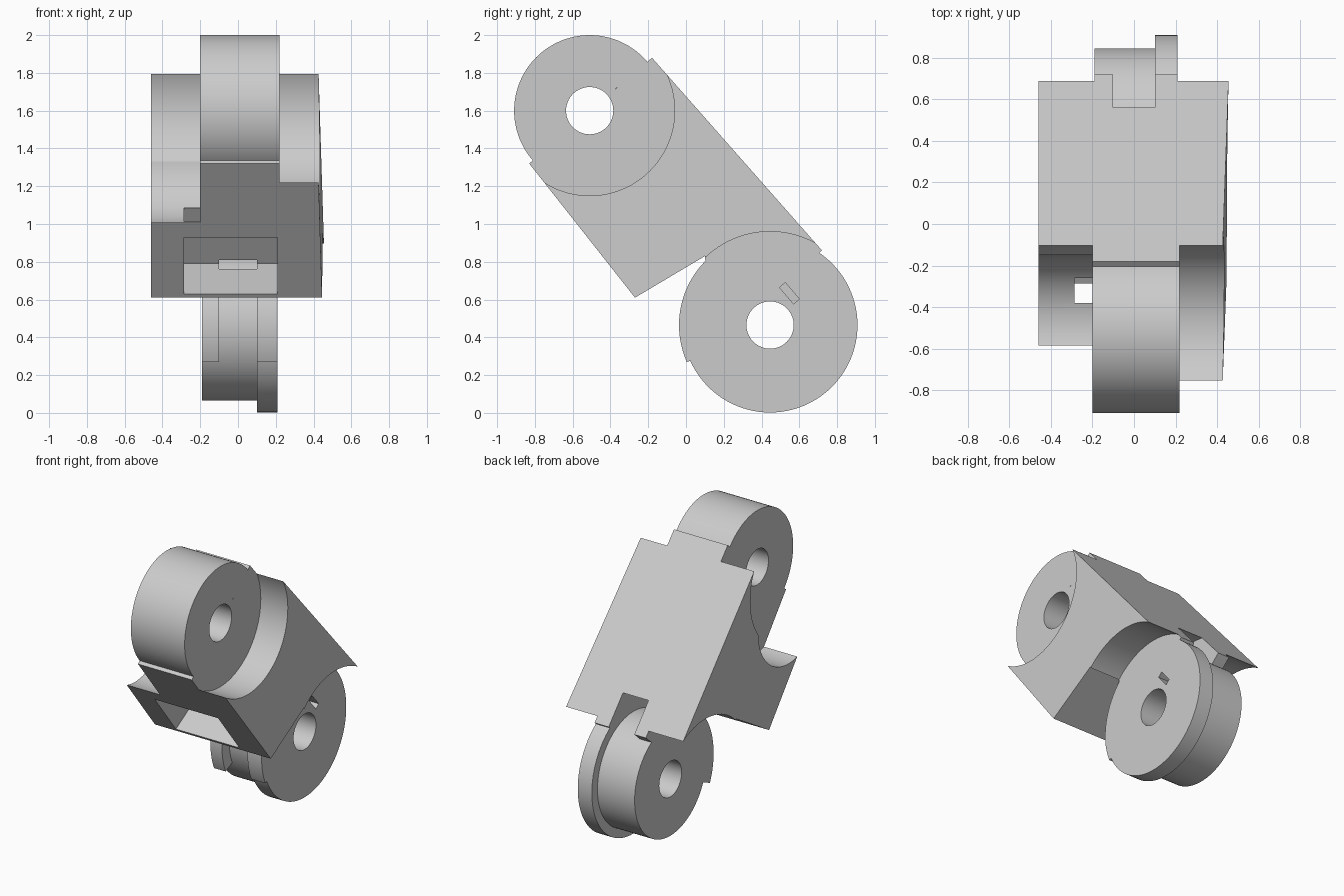
import bpy, bmesh, math

cube = bpy.data.objects.get("Cube")
if cube:
    bpy.data.objects.remove(cube, do_unlink=True)

grey = bpy.data.materials.new("light grey")
grey.use_nodes = True
colour = (0.6, 0.6, 0.6, 1)
grey.diffuse_color = colour
grey.node_tree.nodes["Principled BSDF"].inputs["Base Color"].default_value = colour

UPPER = (-0.51, 1.60)   # upper pivot in y, z
LOWER = (0.445, 0.465)  # lower pivot in y, z


def prism(name, outline, x0, x1):
    """Extrude a y-z outline from x0 to x1."""
    bm = bmesh.new()
    face = bm.faces.new([bm.verts.new((x0, y, z)) for y, z in outline])
    ext = bmesh.ops.extrude_face_region(bm, geom=[face])
    verts = [v for v in ext["geom"] if isinstance(v, bmesh.types.BMVert)]
    bmesh.ops.translate(bm, verts=verts, vec=(x1 - x0, 0, 0))
    bmesh.ops.recalc_face_normals(bm, faces=bm.faces)
    mesh = bpy.data.meshes.new(name)
    bm.to_mesh(mesh)
    bm.free()
    mesh.materials.append(grey)
    obj = bpy.data.objects.new(name, mesh)
    bpy.context.collection.objects.link(obj)
    return obj


def arc(centre, radius, start=0, end=360, n=96):
    last = n if end - start < 360 else n - 1
    angles = [math.radians(start + (end - start) * i / n) for i in range(last + 1)]
    return [(centre[0] + radius * math.cos(a), centre[1] + radius * math.sin(a)) for a in angles]


def disc(name, centre, radius, x0, x1):
    return prism(name, arc(centre, radius), x0, x1)


def strip(a, b, width):
    """Outline of a narrow bar between two points."""
    dy, dz = b[0] - a[0], b[1] - a[1]
    k = width / 2 / math.hypot(dy, dz)
    oy, oz = -dz * k, dy * k
    return [(a[0] + oy, a[1] + oz), (b[0] + oy, b[1] + oz),
            (b[0] - oy, b[1] - oz), (a[0] - oy, a[1] - oz)]


def combine(obj, others, operation):
    for other in others:
        other.hide_render = True
        mod = obj.modifiers.new(operation, 'BOOLEAN')
        mod.operation = operation
        mod.solver = 'EXACT'
        mod.object = other
    bpy.context.view_layer.update()
    graph = bpy.context.evaluated_depsgraph_get()
    mesh = bpy.data.meshes.new_from_object(obj.evaluated_get(graph))
    obj.modifiers.clear()
    obj.data = mesh


# Cutters
upper_bore = disc("upper_bore", UPPER, 0.125, -1, 1)
lower_bore = disc("lower_bore", LOWER, 0.125, -1, 1)
upper_slit = prism("upper_slit", strip((-0.37, 1.72), (-0.105, 1.405), 0.012), 0.18, 0.3)
lower_slit = prism("lower_slit", strip((0.3, 0.92), (0.585, 0.59), 0.04), 0.12, 0.3)
body_cutters = [
    upper_bore, lower_bore,
    disc("upper_left_clearance", UPPER, 0.45, 0.22, 1),
    disc("upper_right_clearance", UPPER, 0.45, -1, -0.2),
    disc("side_scoop", (-0.489, 1.335), 0.34, -1, -0.2),
    disc("lower_left_clearance", LOWER, 0.495, 0.21, 1),
    disc("lower_right_clearance", LOWER, 0.495, -1, -0.19),
    disc("middle_channel", LOWER, 0.587, -0.1, 0.1),
    prism("front_pocket", [(-0.457, 0.528), (-0.015, 0.79), (-0.25, 1.09), (-0.692, 0.828)],
          -0.285, 0.21),
]

# Slanted link body, its left side flaring slightly toward the lower end
body = prism("link_body", [(-0.83, 1.32), (-0.18, 1.88), (0.72, 0.86), (0.40, 0.58),
                           (0.12, 0.65), (0.1, 0.83), (-0.27, 0.61)], -0.46, 0.45)
for v in body.data.vertices:
    if v.co.x > 0:
        v.co.x = 0.46 + 0.0235 * (0.66 * v.co.y - 0.75 * v.co.z)
combine(body, body_cutters, 'DIFFERENCE')

# Pivot barrels
upper_barrel = disc("upper_barrel", UPPER, 0.40, -0.2, 0.22)
combine(upper_barrel, [upper_bore, upper_slit], 'DIFFERENCE')
lower_barrel = disc("lower_barrel", LOWER, 0.40, -0.19, 0.1)
combine(lower_barrel, [lower_bore], 'DIFFERENCE')
lower_flange = disc("lower_flange", LOWER, 0.463, 0.1, 0.21)
combine(lower_flange, [lower_bore, lower_slit], 'DIFFERENCE')

# Curved guards in front of the lower barrel
parts = [body, upper_barrel, lower_barrel, lower_flange]
for name, x0, x1 in (("right_guard", -0.19, -0.1), ("left_guard", 0.1, 0.21)):
    outline = arc(LOWER, 0.482, 115, 204, 32) + arc(LOWER, 0.39, 115, 204, 32)[::-1]
    parts.append(prism(name, outline, x0, x1))

# Remove the helpers and smooth the round faces
for cutter in body_cutters + [upper_slit, lower_slit]:
    bpy.data.objects.remove(cutter, do_unlink=True)
bpy.ops.object.select_all(action='DESELECT')
for part in parts:
    part.select_set(True)
bpy.context.view_layer.objects.active = body
bpy.ops.object.shade_smooth_by_angle(angle=math.radians(30))
